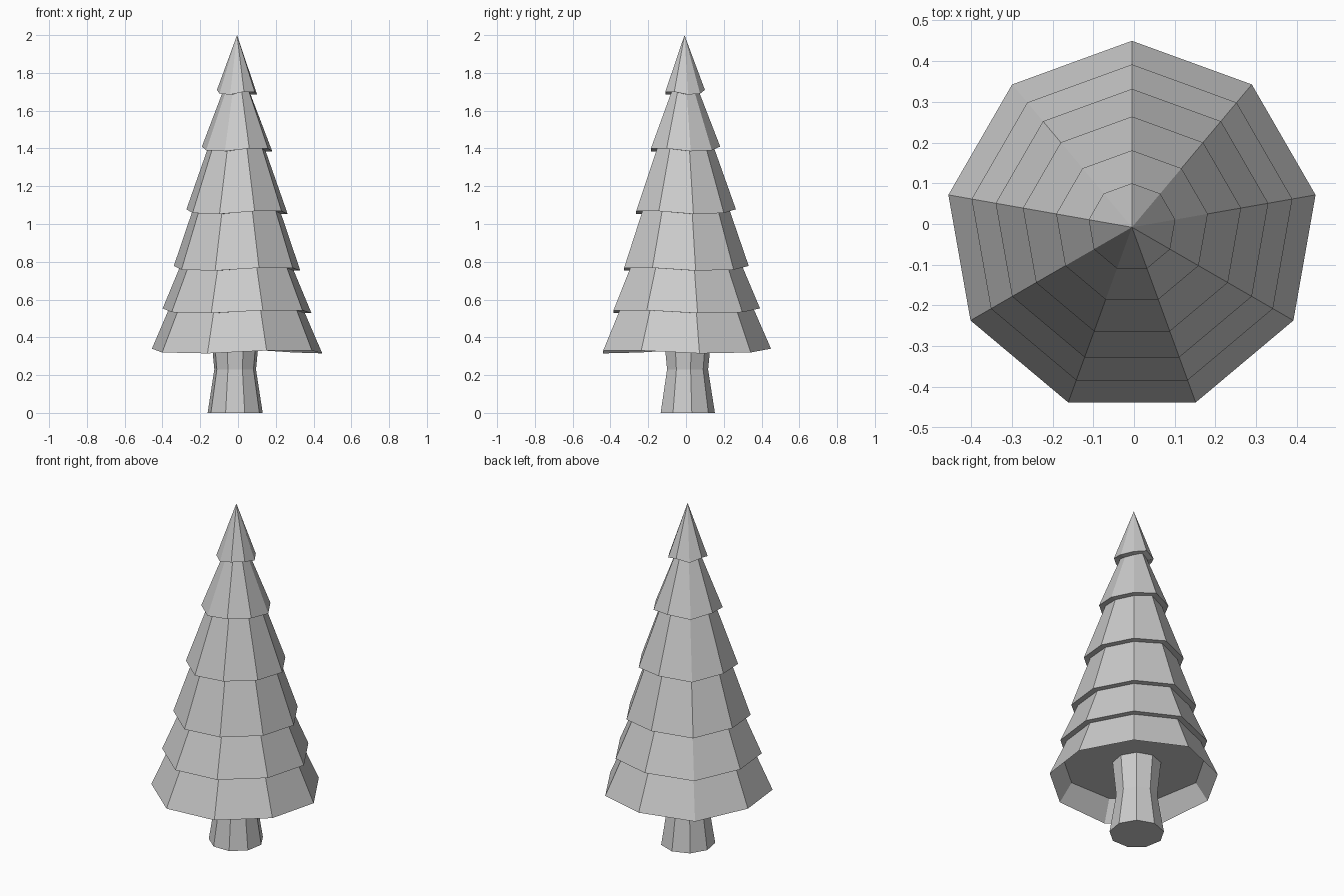
import bpy, bmesh
from math import cos, sin, radians

if "Cube" in bpy.data.objects:
    bpy.data.objects.remove(bpy.data.objects["Cube"], do_unlink=True)

SIDES = 9
# Uneven hang of the branch tips, starting at the back corner
DROOP = [0.02, 0.0, -0.005, 0.01, 0.01, -0.005, 0.0, 0.02, 0.005]

grey = bpy.data.materials.new("pale_grey")
grey.use_nodes = True
grey.diffuse_color = (0.6, 0.6, 0.6, 1)
grey.node_tree.nodes["Principled BSDF"].inputs["Base Color"].default_value = (0.6, 0.6, 0.6, 1)


def stack(name, profile, centre, close_start, close_end):
    """Join nine-sided rings (radius, height, droop factor) into one solid."""
    bm = bmesh.new()
    rings = []
    for radius, z, droop in profile:
        ring = []
        for i in range(SIDES):
            a = radians(90 - 360 / SIDES * i)
            ring.append(bm.verts.new((centre[0] + radius * cos(a),
                                      centre[1] + radius * sin(a),
                                      z + droop * DROOP[i])))
        rings.append(ring)
    for low, high in zip(rings, rings[1:]):
        for i in range(SIDES):
            j = (i + 1) % SIDES
            bm.faces.new((low[i], low[j], high[j], high[i]))
    if close_start:
        bm.faces.new(rings[0])
    if close_end:
        bm.faces.new(rings[-1])
    bmesh.ops.remove_doubles(bm, verts=bm.verts, dist=0.0001)
    bmesh.ops.recalc_face_normals(bm, faces=bm.faces)
    mesh = bpy.data.meshes.new(name)
    bm.to_mesh(mesh)
    bm.free()
    mesh.materials.append(grey)
    obj = bpy.data.objects.new(name, mesh)
    bpy.context.collection.objects.link(obj)
    return obj


# Foliage: hollow underside, then tiers stepping up to the tip
tiers = [(0.458, 0.32), (0.4, 0.533), (0.34, 0.758), (0.272, 1.058), (0.189, 1.39), (0.108, 1.69)]
profile = [(0.385, 0.43, 0)]
for k, (radius, z) in enumerate(tiers):
    if k:
        profile.append((radius - 0.035, z, 1))
    profile.append((radius, z, 1))
profile.append((0, 2.0, 0))
stack("foliage", profile, (-0.005, -0.008), True, False)

# Trunk: waisted, reaching up into the foliage
stack("trunk", [(0.148, 0, 0), (0.112, 0.23, 0), (0.132, 0.432, 0)], (-0.015, 0.005), True, True)
